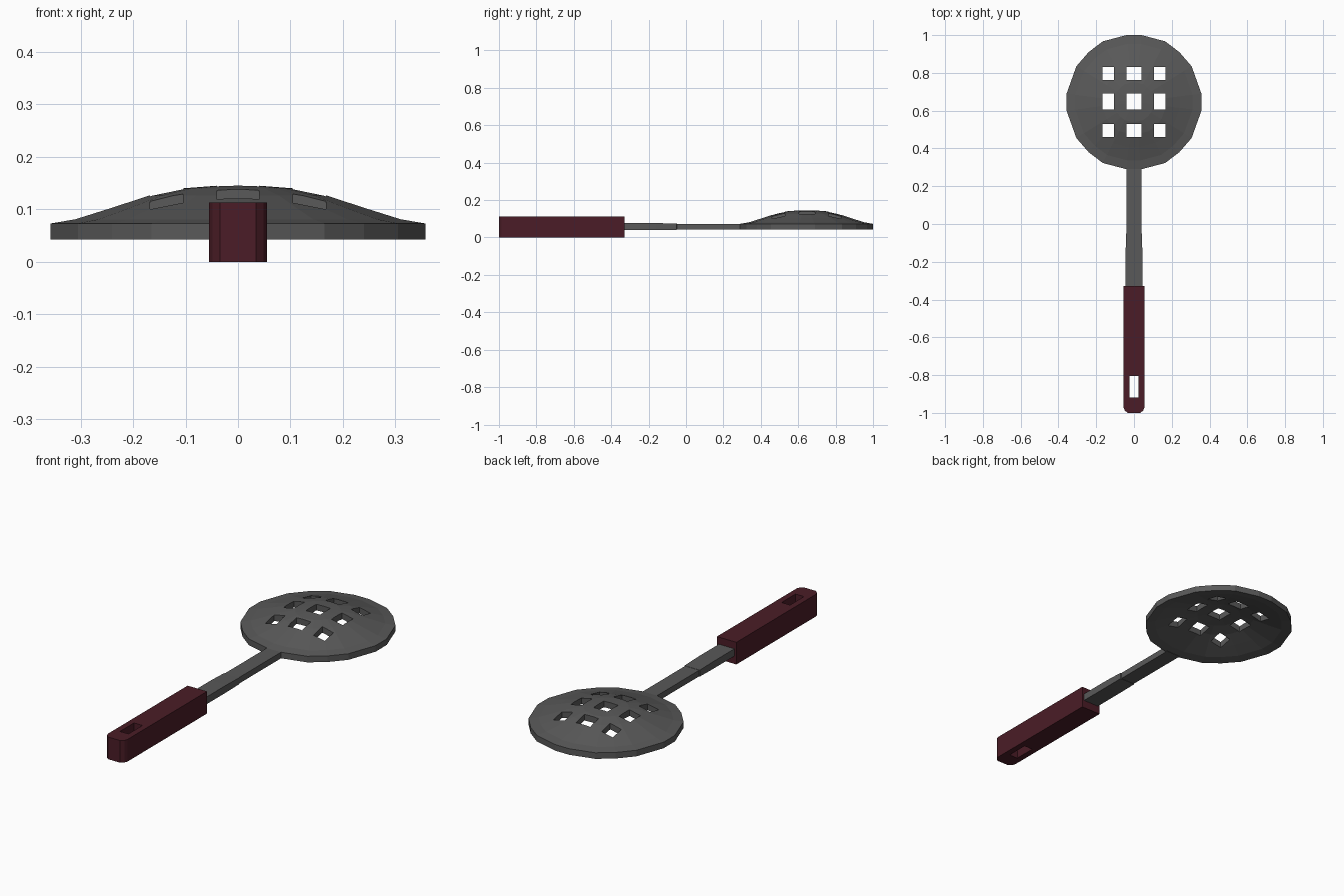
import bpy, bmesh

if "Cube" in bpy.data.objects:
    bpy.data.objects.remove(bpy.data.objects["Cube"])

def material(name, rgb):
    m = bpy.data.materials.new(name)
    m.diffuse_color = (*rgb, 1)
    m.use_nodes = True
    m.node_tree.nodes["Principled BSDF"].inputs["Base Color"].default_value = m.diffuse_color
    return m

STEEL = material("dark_steel", (0.1, 0.1, 0.1))
RED = material("dark_red", (0.07, 0.012, 0.02))

def finish(name, bm, mat=None):
    bmesh.ops.recalc_face_normals(bm, faces=bm.faces)
    me = bpy.data.meshes.new(name)
    bm.to_mesh(me)
    bm.free()
    ob = bpy.data.objects.new(name, me)
    bpy.context.collection.objects.link(ob)
    if mat:
        me.materials.append(mat)
    return ob

def loft(bm, loops):
    # Skin consecutive loops and cap both ends
    rings = [[bm.verts.new(p) for p in loop] for loop in loops]
    n = len(rings[0])
    for a, b in zip(rings, rings[1:]):
        for i in range(n):
            bm.faces.new((a[i], a[(i + 1) % n], b[(i + 1) % n], b[i]))
    bm.faces.new(rings[0])
    bm.faces.new(rings[-1])

def box(bm, x0, x1, y0, y1, z0, z1):
    loft(bm, [[(x0, y0, z), (x1, y0, z), (x1, y1, z), (x0, y1, z)] for z in (z0, z1)])

def cut(ob, boxes):
    bm = bmesh.new()
    for b in boxes:
        box(bm, *b)
    cutter = finish(ob.name + "_cutter", bm)
    cutter.hide_render = True
    mod = ob.modifiers.new("holes", 'BOOLEAN')
    mod.operation = 'DIFFERENCE'
    mod.solver = 'EXACT'
    mod.object = cutter
    bpy.context.view_layer.objects.active = ob
    bpy.ops.object.modifier_apply(modifier=mod.name)
    bpy.data.objects.remove(cutter)

# Domed 20-sided blade, mirrored from one quarter of its outline
quarter = [(0.357, 0.045), (0.305, 0.19), (0.24, 0.265), (0.165, 0.322), (0.04, 0.355)]
half = quarter + [(-x, y) for x, y in reversed(quarter)]
outline = half + [(-x, -y) for x, y in half]
R, CY, THICK = 0.357, 0.645, 0.031
profile = [(0.04, 0.145), (0.105, 0.140), (0.17, 0.126), (0.24, 0.103),
           (0.31, 0.081), (R, 0.073)]

def ring(r, z):
    return [(x * r / R, CY + y * r / R, z) for x, y in outline]

bm = bmesh.new()
loft(bm, [ring(r, z) for r, z in profile] +
         [ring(r, z - THICK) for r, z in reversed(profile)])
blade = finish("blade", bm, STEEL)

# Nine square drain holes
cols = [(-0.168, -0.105), (-0.04, 0.04), (0.105, 0.168)]
rows = [(0.46, 0.53), (0.605, 0.69), (0.762, 0.83)]
cut(blade, [(*c, *r, 0, 0.25) for c in cols for r in rows])

# Flat shaft, slightly thicker toward the grip
bm = bmesh.new()
sections = [(-0.36, 0.044, 0.040, 0.077), (-0.16, 0.044, 0.040, 0.077),
            (-0.05, 0.043, 0.041, 0.074), (-0.049, 0.04, 0.042, 0.073),
            (0.30, 0.04, 0.042, 0.073)]
loft(bm, [[(-w, y, a), (w, y, a), (w, y, b), (-w, y, b)] for y, w, a, b in sections])
finish("shaft", bm, STEEL)

# Grip with clipped end corners and a hanging slot
side = [(0.055, -0.328), (0.055, -0.972), (0.049, -0.987), (0.034, -1.0)]
plan = side + [(-x, y) for x, y in reversed(side)]
bm = bmesh.new()
loft(bm, [[(x, y, z) for x, y in plan] for z in (0, 0.113)])
grip = finish("grip", bm, RED)
cut(grip, [(-0.024, 0.024, -0.918, -0.805, -0.1, 0.2)])
